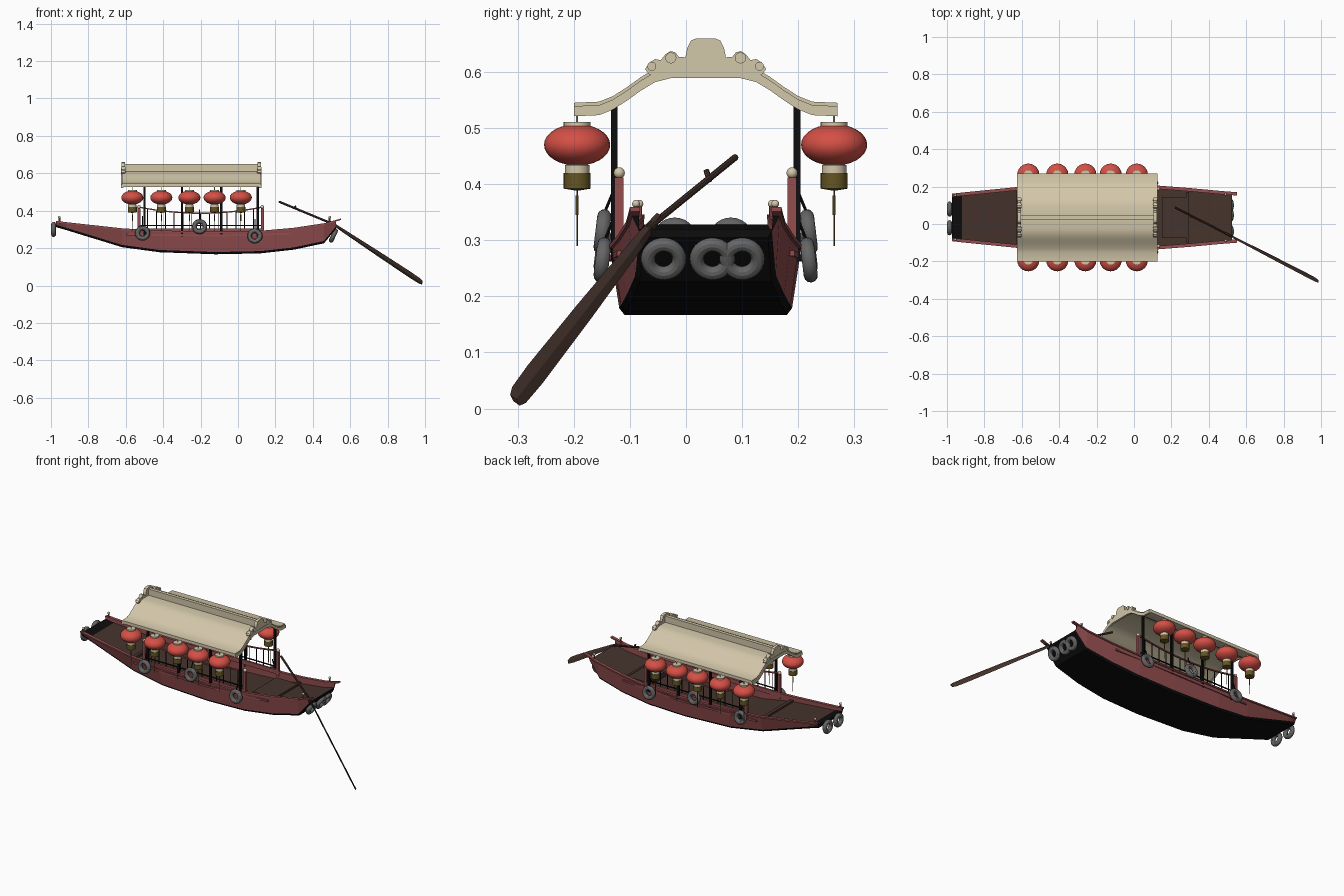
import bpy, bmesh
from math import sin, cos, pi
from mathutils import Vector, Matrix

cube = bpy.data.objects.get("Cube")
if cube:
    bpy.data.objects.remove(cube, do_unlink=True)

CY = 0.035  # centreline of the boat


def material(name, rgb):
    m = bpy.data.materials.new(name)
    m.use_nodes = True
    m.diffuse_color = (*rgb, 1)
    bsdf = next(n for n in m.node_tree.nodes if n.type == 'BSDF_PRINCIPLED')
    bsdf.inputs["Base Color"].default_value = (*rgb, 1)
    return m


CREAM = material("cream", (0.65, 0.57, 0.40))
SCARLET = material("lantern_red", (0.66, 0.08, 0.06))
RED = material("hull_red", (0.29, 0.075, 0.078))
BROWN = material("dark_brown", (0.06, 0.033, 0.025))
BLACK = material("black", (0.004, 0.004, 0.004))
GREY = material("tyre_grey", (0.13, 0.13, 0.13))
GOLD = material("dull_gold", (0.13, 0.09, 0.016))


def finish(name, bm, mats, smooth=True):
    bmesh.ops.remove_doubles(bm, verts=bm.verts, dist=1e-6)
    bmesh.ops.recalc_face_normals(bm, faces=bm.faces)
    me = bpy.data.meshes.new(name)
    bm.to_mesh(me)
    bm.free()
    for m in mats:
        me.materials.append(m)
    ob = bpy.data.objects.new(name, me)
    bpy.context.collection.objects.link(ob)
    if smooth:
        bpy.ops.object.select_all(action='DESELECT')
        ob.select_set(True)
        bpy.context.view_layer.objects.active = ob
        bpy.ops.object.shade_smooth_by_angle()
    return ob


def loft(name, rings, mats, rule=lambda j: 0, loop=True, wrap=False, smooth=True):
    """Skin a row of equal point rings; rule maps a ring segment to a material."""
    bm = bmesh.new()
    vs = [[bm.verts.new(p) for p in r] for r in rings]
    n, k = len(vs), len(vs[0])
    for i in range(n if wrap else n - 1):
        a, b = vs[i], vs[(i + 1) % n]
        for j in range(k if loop else k - 1):
            q = (j + 1) % k
            bm.faces.new((a[j], a[q], b[q], b[j])).material_index = rule(j)
    if loop and not wrap:
        bm.faces.new(vs[0])
        bm.faces.new(vs[-1])
    return finish(name, bm, mats, smooth)


def lathe(name, profile, mats, rule=lambda j: 0, at=(0, 0, 0), axis=(0, 0, 1), loop=False, n=24):
    turn = Matrix.Translation(at) @ Vector(axis).to_track_quat('Z', 'Y').to_matrix().to_4x4()
    rings = [[turn @ Vector((r * cos(t), r * sin(t), z)) for r, z in profile]
             for t in (2 * pi * i / n for i in range(n))]
    return loft(name, rings, mats, rule, loop, True)


def rod(name, a, b, r, mat, n=8):
    a, b = Vector(a), Vector(b)
    return lathe(name, [(0, 0), (r, 0), (r, (b - a).length), (0, (b - a).length)], [mat],
                 at=a, axis=b - a, n=n)


def box(name, lo, hi, mat):
    ring = lambda x: [(x, lo[1], lo[2]), (x, hi[1], lo[2]), (x, hi[1], hi[2]), (x, lo[1], hi[2])]
    return loft(name, [ring(lo[0]), ring(hi[0])], [mat], smooth=False)


def ball(name, at, r):
    arc = [(r * sin(pi * i / 8), -r * cos(pi * i / 8)) for i in range(9)]
    return lathe(name, arc, [CREAM], at=at, n=12)


def tyre(name, at, axis):
    ring = [(0.028 + 0.0125 * cos(2 * pi * i / 12), 0.0125 * sin(2 * pi * i / 12)) for i in range(12)]
    return lathe(name, ring, [GREY], at=at, axis=axis, loop=True, n=28)


# Hull: x, bottom half width, bottom z, gunwale half width, gunwale z, deck drop
stations = [(-0.972, .112, .312, .122, .340, .012), (-0.92, .116, .297, .128, .333, .016),
            (-0.62, .135, .205, .158, .300, .022), (-0.42, .150, .178, .167, .288, .05),
            (-0.12, .154, .167, .170, .283, .05), (0.12, .151, .172, .166, .287, .04),
            (0.30, .140, .192, .152, .303, .03), (0.46, .125, .226, .137, .327, .028),
            (0.525, .118, .305, .132, .345, .025)]
rings = []
for x, hb, zb, ht, zt, drop in stations:
    half = [(hb * .94, zb), (hb, zb + .012), (ht, zt), (ht - .012, zt), (ht - .012, zt - drop)]
    rings.append([(x, CY + y, z) for y, z in half] + [(x, CY - y, z) for y, z in reversed(half)])
hull = loft("hull", rings, [RED, BLACK, BROWN], lambda j: 2 if j == 4 else 1 if j in (0, 8, 9) else 0,
            smooth=False)
for f in hull.data.polygons:
    if abs(f.normal.x) > 0.5 and len(f.vertices) > 4 or f.normal.z < -0.5:
        f.material_index = 1
    if f.material_index == 2 and f.center.x < -0.92:
        f.material_index = 1

# Deck planking and hatch frames
box("stern_hatch", (0.15, CY - .11, .255), (0.28, CY + .11, .282), BROWN)
box("stern_beam", (0.28, CY - .135, .262), (0.295, CY + .135, .284), BROWN)
box("bow_beam", (-0.63, CY - .14, .26), (-0.61, CY + .14, .29), BROWN)

for s in (-1, 1):
    side = "front" if s < 0 else "back"
    Y = lambda d: CY + s * d

    # Gunwale boards, the stern horn and the rubbing strake
    def strip(name, pts, w, h, mat):
        loft(name, [[(x, Y(d - w), z), (x, Y(d + w), z), (x, Y(d + w), z + h), (x, Y(d - w), z + h)]
                    for x, d, z in pts], [mat], smooth=False)
    strip(side + "_gunwale", [(q[0], q[3] - .004, q[4] - .002) for q in stations]
          + [(0.552, .126, .351)], .009, .008, RED)
    strip(side + "_strake", [(-0.6, .160, .268), (-0.12, .170, .262), (0.28, .154, .272)], .004, .01, RED)
    strip(side + "_coaming", [(-0.54, .153, .28), (0.14, .153, .28)], .006, .025, RED)

    # Roof columns
    for x in (-0.5, -0.3, -0.09, 0.105):
        box(side + "_column", (x - .006, Y(.163) - .006, .262), (x + .006, Y(.163) + .006, .54), BLACK)

    # Railing with sagging top rail and balusters
    rail_z = lambda x: .383 + .3 * (x + .2) ** 2
    xs = [-0.53 + .66 * i / 14 for i in range(15)]
    strip(side + "_top_rail", [(x, .154, rail_z(x)) for x in xs], .004, .007, RED)
    strip(side + "_low_rail", [(xs[0], .154, .318), (xs[-1], .154, .318)], .003, .005, BLACK)
    for x in xs[1:-1]:
        rod(side + "_baluster", (x, Y(.154), .30), (x, Y(.154), rail_z(x)), .0025, BLACK, 6)
    for x in (xs[0], xs[-1]):
        box(side + "_rail_post", (x - .008, Y(.154) - .008, .27), (x + .008, Y(.154) + .008, .412), RED)
        ball(side + "_post_knob", (x, Y(.154), .42), .01)

    # Mooring posts at both ends
    for x, d, z in ((-0.955, .118, .335), (0.49, .124, .335)):
        rod(side + "_mooring_post", (x, Y(d), z - .01), (x, Y(d), z + .028), .005, RED)
        ball(side + "_mooring_knob", (x, Y(d), z + .03), .007)

    # Tyre fenders on ropes
    for x, z in ((-0.51, .28), (-0.205, .315), (0.09, .265)):
        tyre(side + "_tyre", (x, Y(.184), z), (0, s, .12))
        rod(side + "_tyre_rope", (x, Y(.184), z + .025), (x, Y(.157), z + .09), .003, BLACK, 6)

    # Lanterns
    bulge = [(.059 * cos(a), .470 + .037 * sin(a)) for a in (pi * (i / 12 - .5) * .8 for i in range(13))]
    profile = [(0, .388), (.024, .392), (.024, .42), (.022, .42), (.022, .434)] + bulge \
        + [(.024, .503), (.024, .511), (0, .511)]
    paint = lambda j: 2 if j < 3 else 1 if j < 5 or j > 16 else 0
    for x in (-0.565, -0.41, -0.26, -0.125, 0.015):
        at = Vector((x, Y(.229), 0))
        lathe(side + "_lantern", profile, [SCARLET, CREAM, GOLD], paint, at)
        rod(side + "_lantern_cord", at + Vector((0, 0, .505)), at + Vector((0, 0, .535)), .002, CREAM, 6)
        rod(side + "_tassel", at + Vector((0, 0, .29)), at + Vector((0, 0, .39)), .0018, GOLD, 6)
        rod(side + "_tassel_bead", at + Vector((0, 0, .345)), at + Vector((0, 0, .38)), .003, GOLD, 6)

# End tyres
for y in (-0.02, 0.08):
    tyre("bow_tyre", (-0.986, y, .30), (-1, 0, 0))
for y in (-0.04, 0.047, 0.1):
    tyre("stern_tyre", (0.51, y, .267), (.88, 0, -.4))

# Swept roof, with raised bands at the ends
half_roof = [(.235, .545), (.19, .547), (.165, .557), (.14, .573), (.115, .591), (.09, .606), (.062, .613)]
top = [(-y, z) for y, z in half_roof] + [(y, z) for y, z in reversed(half_roof)]


def roof_slab(name, x0, x1, up, down):
    ring = [(y, z + up) for y, z in top] + [(y, z - down) for y, z in reversed(top)]
    loft(name, [[(x, CY + y, z) for y, z in ring] for x in (x0, x1)], [CREAM])


roof_slab("roof", -0.62, 0.12, 0, .018)
for x in (-0.625, 0.113):
    roof_slab("roof_end_band", x, x + .012, -.006, .024)

# Ridge and carved end ornaments
box("ridge", (-0.61, CY - .010, .60), (0.11, CY + .010, .650), CREAM)
crest = [(.016, .660), (.026, .656), (.033, .642), (.036, .626), (.048, .627), (.054, .635), (.063, .637),
         (.072, .631), (.08, .621), (.09, .623), (.1, .617), (.108, .605), (.1, .595)]
outline = [(-y, z) for y, z in crest] + [(y, z) for y, z in reversed(crest)]
for x in (-0.622, 0.105):
    loft("ridge_ornament", [[(x + t, CY + y, z) for y, z in outline] for t in (0, .018)], [CREAM], smooth=False)
    for s in (-1, 1):
        for y, z, r in ((.062, .625, .01), (.096, .610, .008)):
            rod("ornament_scroll", (x - .003, CY + s * y, z), (x + .021, CY + s * y, z), r, CREAM, 12)

# Sculling oar: round shaft and flat tapering blade
grip, bend, tip = Vector((.22, .088, .448)), Vector((.51, -.06, .328)), Vector((.985, -.305, .015))
rod("oar_shaft", grip, bend + (bend - grip) * .05, .006, BROWN)
rod("oar_peg", (.312, .042, .405), (.305, .036, .425), .005, BROWN)
d = (tip - bend).normalized()
h = d.cross(Vector((0, 0, 1))).normalized()
v = h.cross(d)
wide = (v * .87 + h * .5 * (1 if h.y < 0 else -1)).normalized()
thin = d.cross(wide)
blade = []
for t, w in ((-.05, .007), (.1, .012), (.5, .018), (.85, .021), (.97, .019), (1.0, .013)):
    c = bend.lerp(tip, t)
    blade.append([c + wide * w * a + thin * .004 * b for a, b in ((-1, 0), (0, 1), (1, 0), (0, -1))])
loft("oar_blade", blade, [BROWN], smooth=False)
